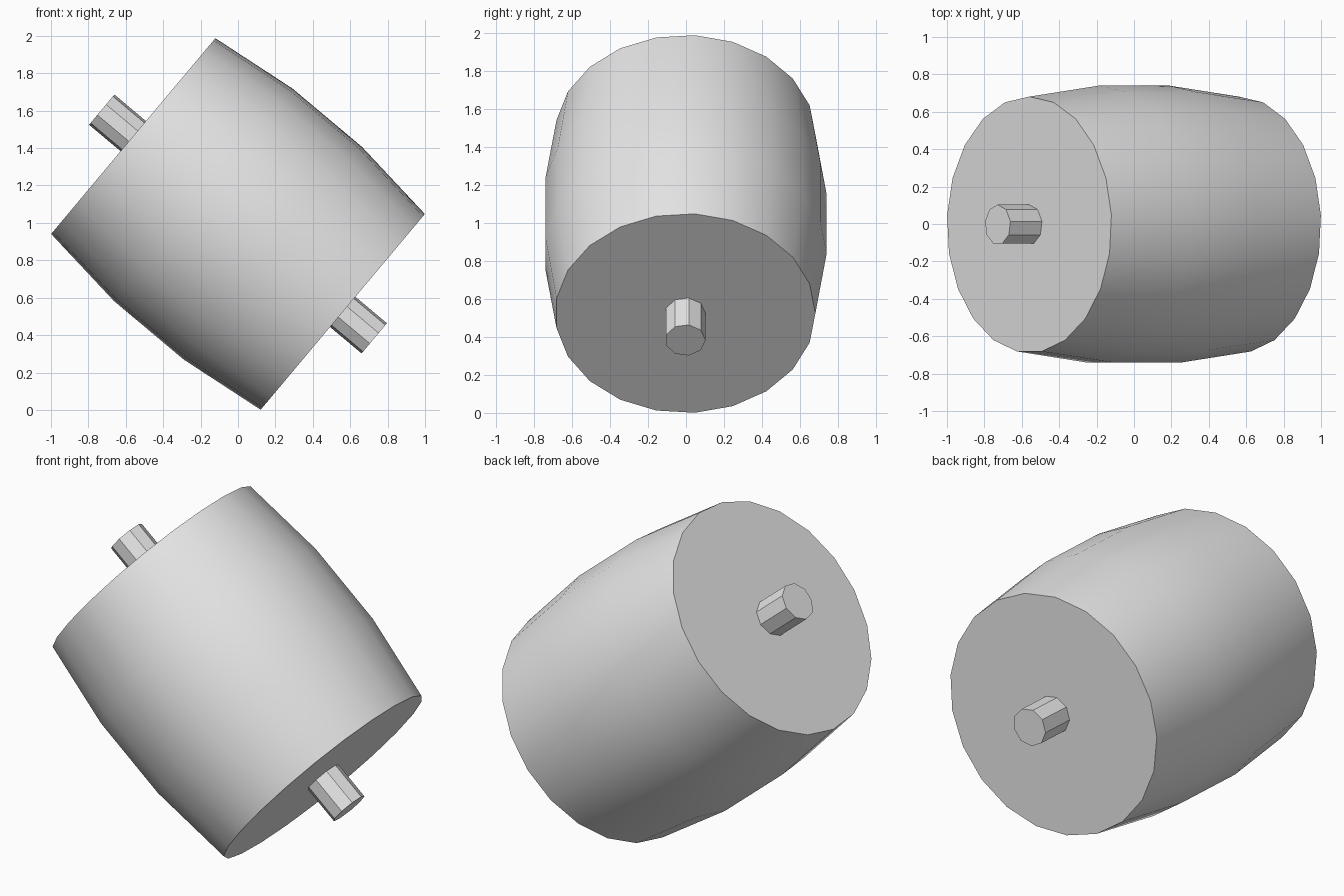
import bpy, bmesh, math
from mathutils import Matrix

if "Cube" in bpy.data.objects:
    bpy.data.objects.remove(bpy.data.objects["Cube"], do_unlink=True)

grey = bpy.data.materials.new("light grey")
grey.use_nodes = True
grey.diffuse_color = (0.8, 0.8, 0.8, 1)
grey.node_tree.nodes["Principled BSDF"].inputs["Base Color"].default_value = (0.8, 0.8, 0.8, 1)

# Common tilt of the whole model, centred above the ground
TILT = Matrix.Translation((0, -0.004, 0.994)) @ Matrix.Rotation(math.radians(-50), 4, 'Y')


def lathe(name, profile, sides):
    """Capped solid from (radius, height) rings, with one vertex on +y."""
    bm = bmesh.new()
    rings = []
    for radius, height in profile:
        rings.append([bm.verts.new((radius * math.sin(2 * math.pi * i / sides),
                                    radius * math.cos(2 * math.pi * i / sides), height))
                      for i in range(sides)])
    for low, high in zip(rings, rings[1:]):
        for i in range(sides):
            j = (i + 1) % sides
            bm.faces.new((low[i], low[j], high[j], high[i]))
    bm.faces.new(rings[0])
    bm.faces.new(rings[-1])
    bmesh.ops.recalc_face_normals(bm, faces=bm.faces)
    mesh = bpy.data.meshes.new(name)
    bm.to_mesh(mesh)
    bm.free()
    mesh.materials.append(grey)
    obj = bpy.data.objects.new(name, mesh)
    bpy.context.collection.objects.link(obj)
    obj.matrix_world = TILT
    return obj


# Bulging drum with smooth sides and flat ends
drum = lathe("drum", [(0.685, -0.731), (0.744, -0.243), (0.744, 0.243), (0.685, 0.731)], 21)
bpy.ops.object.select_all(action='DESELECT')
drum.select_set(True)
bpy.context.view_layer.objects.active = drum
bpy.ops.object.shade_smooth_by_angle(angle=math.radians(30))

# Faceted axle running through the drum
lathe("axle", [(0.107, -0.951), (0.107, 0.951)], 9)
